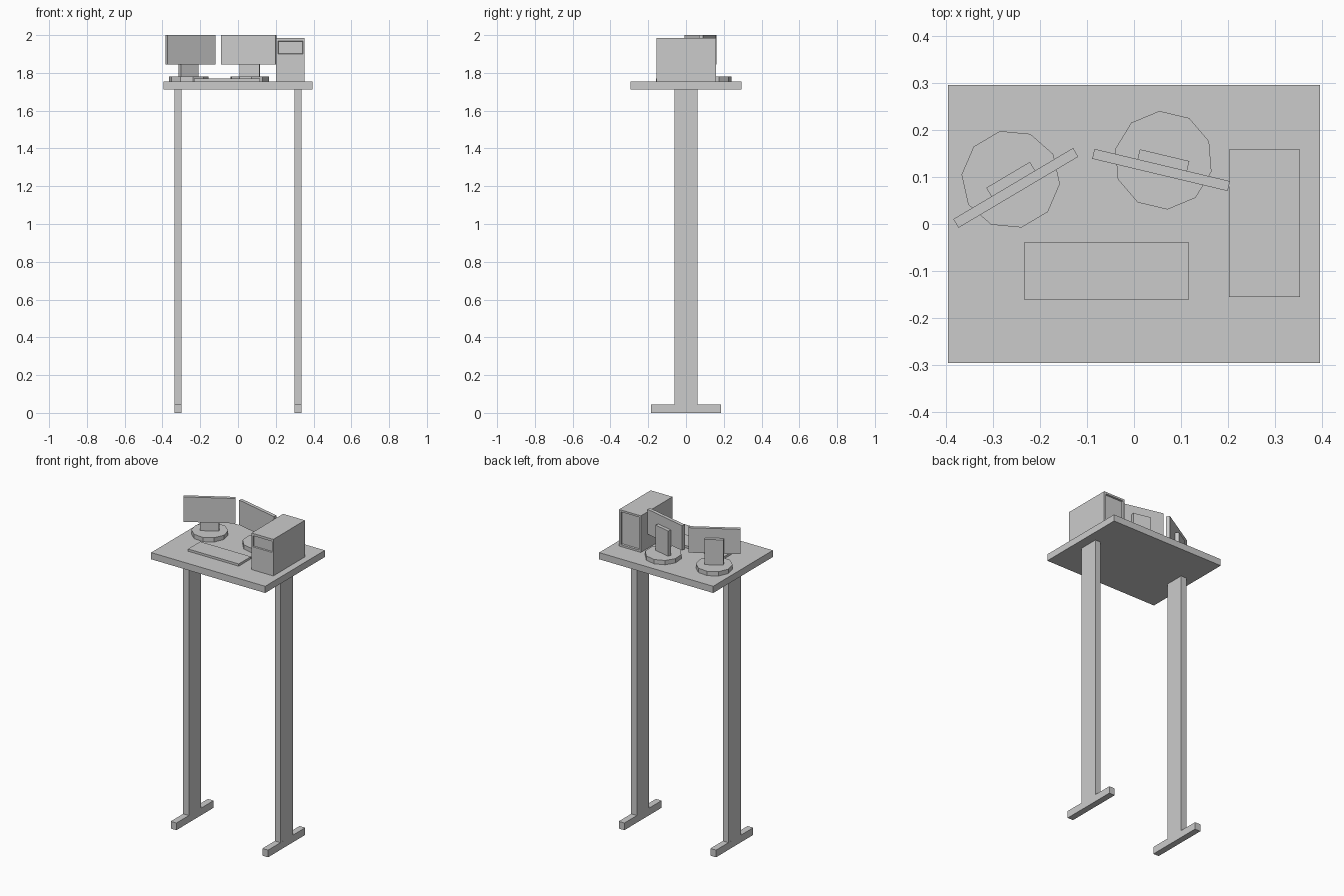
import bpy, bmesh
from math import radians, pi
from mathutils import Matrix, Vector

if "Cube" in bpy.data.objects:
    bpy.data.objects.remove(bpy.data.objects["Cube"])


def finish(name, bm, matrix=Matrix()):
    bmesh.ops.recalc_face_normals(bm, faces=bm.faces)
    mesh = bpy.data.meshes.new(name)
    bm.to_mesh(mesh)
    bm.free()
    ob = bpy.data.objects.new(name, mesh)
    ob.matrix_world = matrix
    bpy.context.collection.objects.link(ob)
    return ob


def box_bm(x, y, z):
    """Box from (min, max) ranges."""
    bm = bmesh.new()
    size = [r[1] - r[0] for r in (x, y, z)]
    mid = Vector([(r[0] + r[1]) / 2 for r in (x, y, z)])
    bmesh.ops.create_cube(bm, size=1, matrix=Matrix.Translation(mid) @ Matrix.Diagonal((*size, 1)))
    return bm


def box(name, x, y, z, matrix=Matrix()):
    return finish(name, box_bm(x, y, z), matrix)


def recess(bm, side, x, z, depth):
    """Sink a rectangular panel into the front (side=-1) or back (side=1) face."""
    bm.normal_update()
    face = max(bm.faces, key=lambda f: f.normal.y * side)
    cx = face.calc_center_median()
    bmesh.ops.inset_region(bm, faces=[face], thickness=0.004)
    for v in face.verts:
        v.co.x = x[v.co.x > cx.x]
        v.co.z = z[v.co.z > cx.z]
    bmesh.ops.inset_region(bm, faces=[face], thickness=0.003)
    for v in face.verts:
        v.co.y -= side * depth


TOP = 1.755

# Desk: top, two T-shaped legs
box("desk_top", (-0.395, 0.395), (-0.295, 0.295), (1.713, TOP))
for side, s in (("left", -1), ("right", 1)):
    xs = tuple(sorted((s * 0.298, s * 0.337)))
    box(side + "_leg", xs, (-0.061, 0.061), (0.045, 1.713))
    box(side + "_foot", xs, (-0.184, 0.184), (0, 0.045))

# Monitors: ten-sided base, neck behind the screen, flat screen
for side, x, y, angle in (("left", -0.262, 0.095, 30.7), ("right", 0.0625, 0.1355, -13.4)):
    place = Matrix.Translation((x, y, 0)) @ Matrix.Rotation(radians(angle), 4, 'Z')
    bm = bmesh.new()
    bmesh.ops.create_cone(bm, cap_ends=True, segments=10, radius1=0.105, radius2=0.105, depth=0.027,
                          matrix=Matrix.Translation((0, 0, TOP + 0.0135)) @ Matrix.Rotation(pi / 2, 4, 'Z'))
    finish(side + "_monitor_base", bm, place)
    box(side + "_monitor_neck", (-0.054, 0.054), (-0.0105, 0.011), (TOP + 0.027, 1.94), place)
    box(side + "_monitor_screen", (-0.148, 0.148), (-0.032, -0.0105), (1.844, 2.0), place)

# Keyboard
box("keyboard", (-0.234, 0.117), (-0.16, -0.039), (TOP, 1.769))

# Computer case with drive recess in front and panel recess behind
bm = box_bm((0.202, 0.353), (-0.155, 0.158), (TOP, 1.984))
recess(bm, -1, (0.212, 0.343), (1.90, 1.969), 0.008)
recess(bm, 1, (0.214, 0.341), (1.767, 1.972), 0.01)
finish("computer_case", bm)
